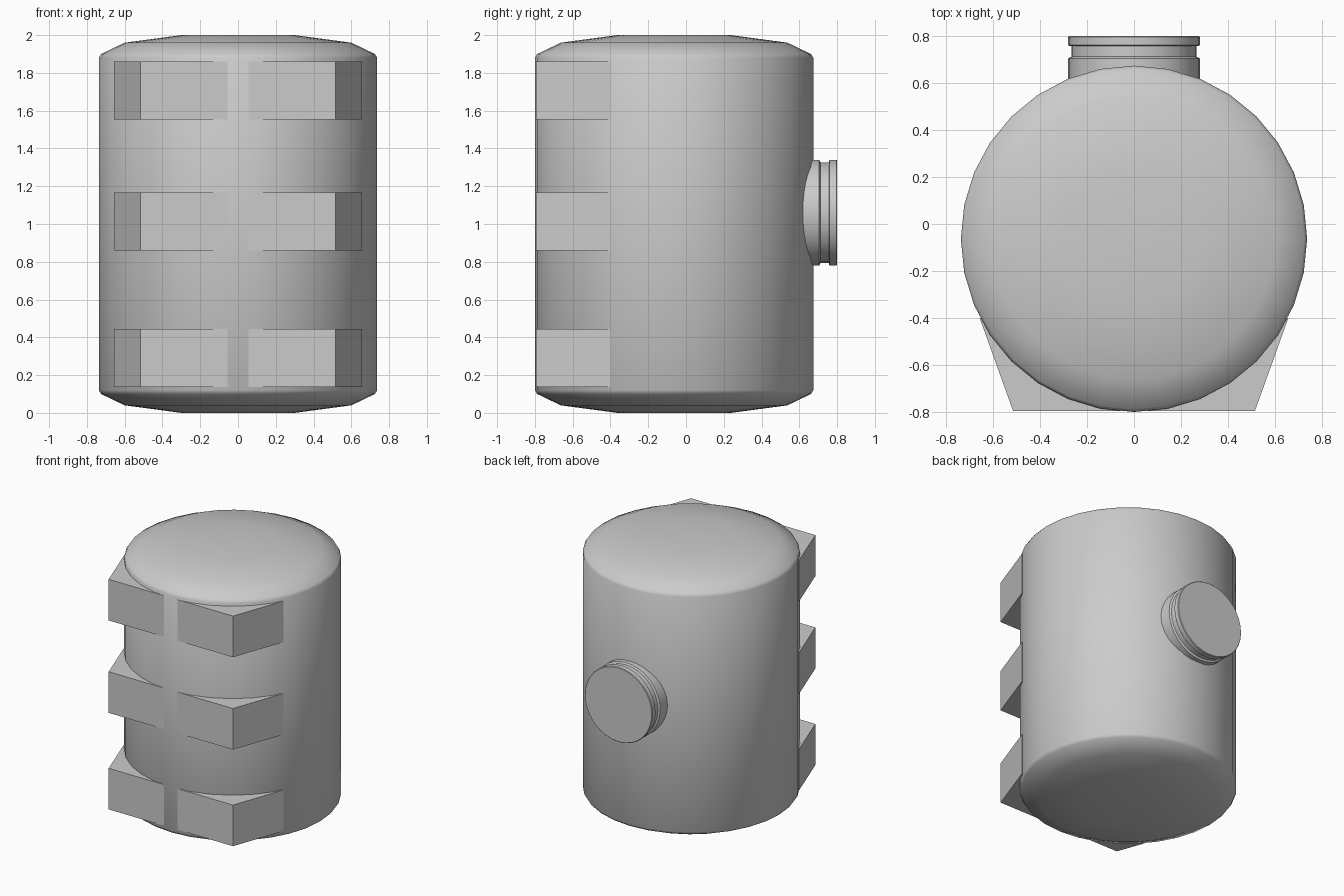
import bpy, bmesh
from math import sin, cos, pi, radians
from mathutils import Matrix, Vector

if "Cube" in bpy.data.objects:
    bpy.data.objects.remove(bpy.data.objects["Cube"])

CY, R = -0.063, 0.737   # tank axis position and radius


def finish(name, bm, angle):
    bmesh.ops.recalc_face_normals(bm, faces=bm.faces[:])
    me = bpy.data.meshes.new(name)
    bm.to_mesh(me)
    bm.free()
    me.shade_smooth()
    me.set_sharp_from_angle(angle=radians(angle))
    ob = bpy.data.objects.new(name, me)
    bpy.context.collection.objects.link(ob)
    return ob


def lathe(name, profile, matrix, angle, sides=32):
    """Closed turned body from (radius, height) pairs, capped at both ends."""
    bm = bmesh.new()
    rings = [[bm.verts.new(matrix @ Vector((r * cos(2 * pi * i / sides),
                                            r * sin(2 * pi * i / sides), h)))
              for i in range(sides)] for r, h in profile]
    for a, b in zip(rings, rings[1:]):
        for i in range(sides):
            j = (i + 1) % sides
            bm.faces.new((a[i], a[j], b[j], b[i]))
    bm.faces.new(rings[0])
    bm.faces.new(rings[-1])
    return finish(name, bm, angle)


# Tank body with shallow domed ends
half = [(0.30, 0.0), (0.60, 0.04), (0.725, 0.10), (R, 0.12)]
body = half + [(r, 2.0 - h) for r, h in reversed(half)]
lathe("tank_body", body, Matrix.Translation((0, CY, 0)), 65)

# Manhole neck and lid, pointing to the back
neck_axis = Matrix.Translation((0, 0, 1.06)) @ Matrix.Rotation(-pi / 2, 4, 'X')
lathe("manhole_neck", [(0.28, 0.55), (0.28, 0.705), (0.266, 0.712), (0.266, 0.765)],
      neck_axis, 30)
lathe("manhole_lid", [(0.276, 0.757), (0.28, 0.761), (0.28, 0.796), (0.276, 0.80)],
      neck_axis, 30)


# Support feet: flat front, sloped side, back following the tank wall
def foot(name, side, z0, z1):
    plan = [(0.055, -0.795), (0.515, -0.795), (0.657, -0.40)]
    for deg in (-29, -40, -51, -62, -73, -85.6):
        a = radians(deg)
        plan.append((0.97 * R * cos(a), CY + 0.97 * R * sin(a)))
    bm = bmesh.new()
    face = bm.faces.new([bm.verts.new((side * x, y, z0)) for x, y in plan])
    new = bmesh.ops.extrude_face_region(bm, geom=[face])["geom"]
    bmesh.ops.translate(bm, vec=(0, 0, z1 - z0),
                        verts=[v for v in new if isinstance(v, bmesh.types.BMVert)])
    finish(name, bm, 30)


for level, z0 in (("lower", 0.137), ("middle", 0.86), ("upper", 1.552)):
    for label, side in (("left", -1), ("right", 1)):
        foot(f"foot_{level}_{label}", side, z0, z0 + 0.308)
